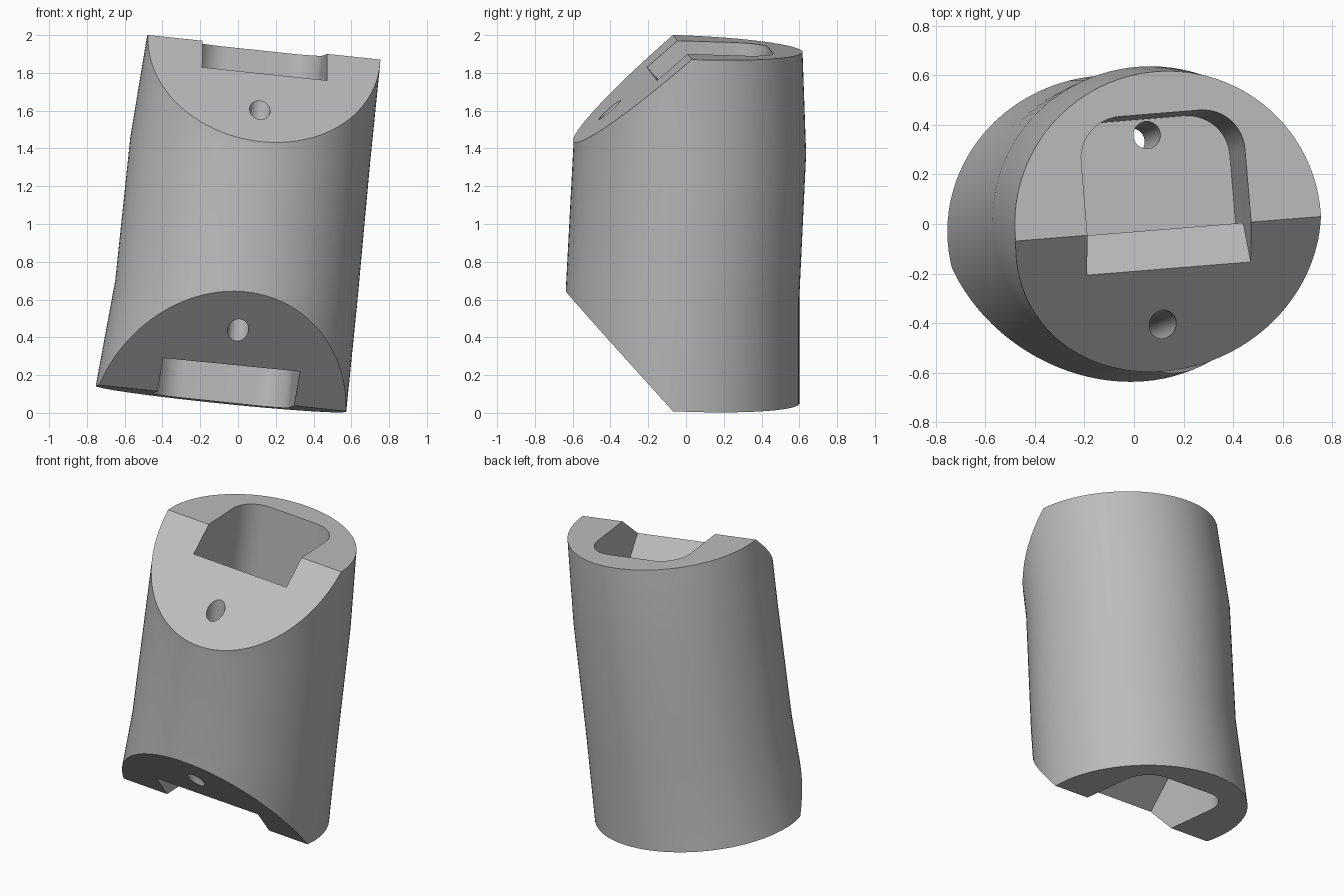
import bpy, bmesh
from math import cos, sin, pi
from mathutils import Vector

old = bpy.data.objects.get("Cube")
if old:
    bpy.data.objects.remove(old, do_unlink=True)

AXIS = Vector((0.1025, 0.04, 1)).normalized()
SEGMENTS = 96

grey = bpy.data.materials.new("plain_grey")
grey.use_nodes = True
grey.diffuse_color = (0.5, 0.5, 0.5, 1)
grey.node_tree.nodes["Principled BSDF"].inputs["Base Color"].default_value = (0.5, 0.5, 0.5, 1)


def loft(bm, rings):
    """Skin a stack of matching closed rings and cap both ends."""
    loops = [[bm.verts.new(p) for p in ring] for ring in rings]
    n = len(loops[0])
    for low, high in zip(loops, loops[1:]):
        for i in range(n):
            j = (i + 1) % n
            bm.faces.new((low[i], low[j], high[j], high[i]))
    bm.faces.new(loops[0][::-1])
    bm.faces.new(loops[-1])
    bmesh.ops.recalc_face_normals(bm, faces=bm.faces)


def finish(name, bm):
    mesh = bpy.data.meshes.new(name)
    bm.to_mesh(mesh)
    bm.free()
    mesh.materials.append(grey)
    obj = bpy.data.objects.new(name, mesh)
    bpy.context.collection.objects.link(obj)
    return obj


def ellipse(cx, cy, cz, a, b):
    ring = []
    for i in range(SEGMENTS):
        x, y = a * cos(2 * pi * i / SEGMENTS), b * sin(2 * pi * i / SEGMENTS)
        ring.append((cx + x, cy + y, cz - (AXIS.x * x + AXIS.y * y) / AXIS.z))
    return ring


def chamfer(bm, left, right, apex):
    """Slice off the front corner through three points and close the cut."""
    left, right, apex = Vector(left), Vector(right), Vector(apex)
    normal = (right - left).cross(apex - left).normalized()
    if normal.y > 0:
        normal.negate()
    cut = bmesh.ops.bisect_plane(bm, geom=bm.verts[:] + bm.edges[:] + bm.faces[:],
                                 plane_co=left, plane_no=normal, clear_outer=True)
    edges = [e for e in cut["geom_cut"] if isinstance(e, bmesh.types.BMEdge)]
    bmesh.ops.edgeloop_fill(bm, edges=edges)
    bmesh.ops.recalc_face_normals(bm, faces=bm.faces)


# Leaning oval body, with end edges where the chamfers start
TOP_EDGE = ((-0.48, -0.07, 2.0), (0.755, 0.03, 1.87))
BOTTOM_EDGE = ((-0.74, -0.17, 0.14), (0.57, -0.07, 0.01))
bm = bmesh.new()
loft(bm, [ellipse(-0.09, -0.03, 0.075, 0.663, 0.63),
          ellipse(-0.01, -0.018, 0.635, 0.64, 0.618),
          ellipse(0.065, 0.02, 1.395, 0.635, 0.616),
          ellipse(0.137, 0.0, 1.935, 0.618, 0.617)])
chamfer(bm, *TOP_EDGE, (0.2, -0.597, 1.42))
chamfer(bm, *BOTTOM_EDGE, (-0.04, -0.637, 0.645))
body = finish("body", bm)


def pocket(name, edge, inward, mid, half, back, radius, lip):
    """Round-backed pocket whose front wall slopes out through the chamfer."""
    left, right = Vector(edge[0]), Vector(edge[1])
    origin = (left + right) / 2
    u = (right - left).normalized()
    v = AXIS.cross(u).normalized()

    def ring(depth, front):
        flat = [(mid - half, front), (mid + half, front)]
        for side, start in ((1, 0), (-1, pi / 2)):
            for i in range(13):
                t = start + pi / 2 * i / 12
                flat.append((mid + side * (half - radius) + radius * cos(t),
                             back - radius + radius * sin(t)))
        return [origin + u * p + v * q + AXIS * inward * depth for p, q in flat]

    cutter = bmesh.new()
    loft(cutter, [ring(0.6, 0.01), ring(lip, 0.01), ring(-0.1, 0.01 - lip - 0.1)])
    return finish(name, cutter)


def bore(name, start, end, radius=0.055):
    """Round hole running from start to end."""
    start, end = Vector(start), Vector(end)
    d = (end - start).normalized()
    x = d.cross(Vector((0, 1, 0))).normalized()
    y = d.cross(x)
    circle = [radius * (x * cos(2 * pi * i / 40) + y * sin(2 * pi * i / 40)) for i in range(40)]
    cutter = bmesh.new()
    loft(cutter, [[start + p for p in circle], [end + p for p in circle]])
    return finish(name, cutter)


cutters = [
    pocket("top_pocket_cutter", TOP_EDGE, -1, 0.005, 0.333, 0.468, 0.17, 0.31),
    pocket("bottom_pocket_cutter", BOTTOM_EDGE, 1, 0.02, 0.365, 0.51, 0.17, 0.36),
    bore("front_bore_cutter", (0.145, -0.393, 1.895), (-0.03, -0.462, 0.135)),
    bore("rear_bore_cutter", (0.055, 0.36, 1.36), (-0.015, 0.33, 0.62)),
]

# Cut the pockets and bores, then bake and remove the helpers
for cutter in cutters:
    cutter.hide_render = True
    mod = body.modifiers.new(cutter.name, "BOOLEAN")
    mod.operation = "DIFFERENCE"
    mod.solver = "EXACT"
    mod.object = cutter
bpy.ops.object.select_all(action="DESELECT")
bpy.context.view_layer.objects.active = body
body.select_set(True)
for mod in list(body.modifiers):
    bpy.ops.object.modifier_apply(modifier=mod.name)
for cutter in cutters:
    bpy.data.objects.remove(cutter, do_unlink=True)
bpy.ops.object.shade_smooth_by_angle(angle=pi / 7)
